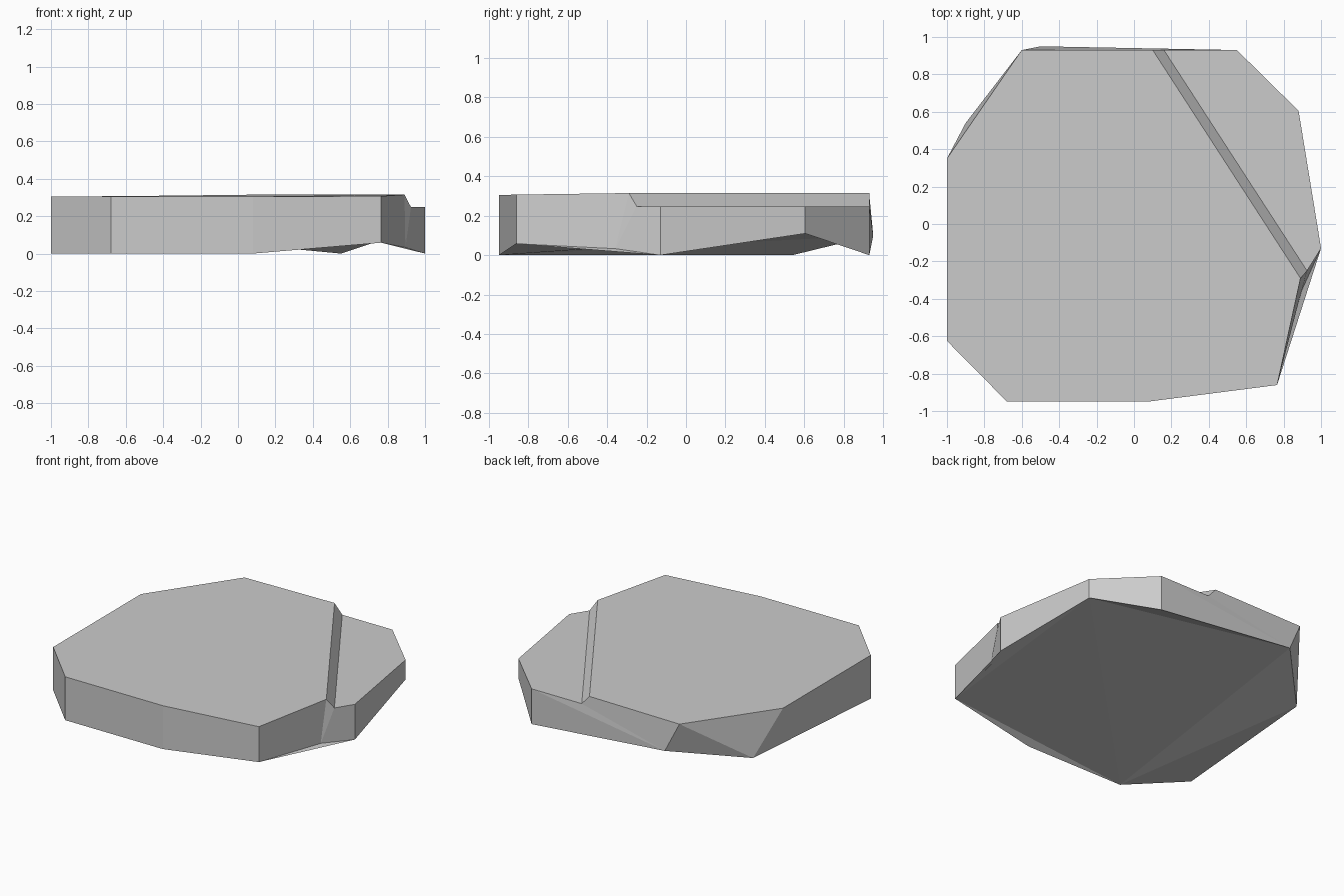
import bpy
import bmesh

if "Cube" in bpy.data.objects:
    bpy.data.objects.remove(bpy.data.objects["Cube"])

# Outlines of the slab: raised top, lower ledge, and uneven underside (counter-clockwise)
top = [(-1, .35, .305), (-1, -.625, .305), (-.68, -.949, .305), (.08, -.949, .305),
       (.765, -.861, .307), (.89, -.29, .315), (.10, .93, .315), (-.6, .93, .307)]
ledge = [(.16, .93, .248), (.925, -.25, .248), (1, -.13, .248), (.88, .605, .248), (.55, .93, .248)]
base = [(-.9, .54, 0), (-1, -.625, 0), (-.68, -.949, 0), (.08, -.949, 0), (.765, -.861, .058),
        (.895, -.36, .03), (1, -.13, 0), (.88, .605, .11), (.55, .93, 0), (-.5, .95, .1)]

bm = bmesh.new()
t, s, b = ([bm.verts.new(p) for p in ring] for ring in (top, ledge, base))

# Top surfaces and the sloped riser between them
bm.faces.new(t)
bm.faces.new(s)
bm.faces.new((t[6], t[5], s[1], s[0]))

# Side walls below the raised top and below the ledge
bm.faces.new((t[0], b[0], b[1], t[1]))
for i in range(1, 4):
    bm.faces.new((t[i], b[i], b[i + 1], t[i + 1]))
for i in (2, 3):
    bm.faces.new((s[i], b[i + 4], b[i + 5], s[i + 1]))

# Notched right corner
bm.faces.new((t[4], b[4], b[5], t[5]))
bm.faces.new((t[5], b[5], s[1]))
bm.faces.new((s[1], b[5], b[6], s[2]))

# Back wall and bevelled back-left corner
bm.faces.new((t[7], t[6], s[0], b[9]))
bm.faces.new((s[0], s[4], b[9]))
bm.faces.new((s[4], b[8], b[9]))
bm.faces.new((t[0], t[7], b[0]))
bm.faces.new((t[7], b[9], b[0]))

# Shallow hollow underside, faceted between the corners that touch the ground
for tri in ((0, 2, 1), (0, 9, 2), (2, 4, 3), (2, 7, 4), (2, 9, 7),
            (4, 7, 6), (4, 6, 5), (7, 9, 8)):
    bm.faces.new([b[i] for i in tri])

bmesh.ops.recalc_face_normals(bm, faces=bm.faces)
mesh = bpy.data.meshes.new("stone_slab")
bm.to_mesh(mesh)
bm.free()
bpy.context.collection.objects.link(bpy.data.objects.new("stone_slab", mesh))
